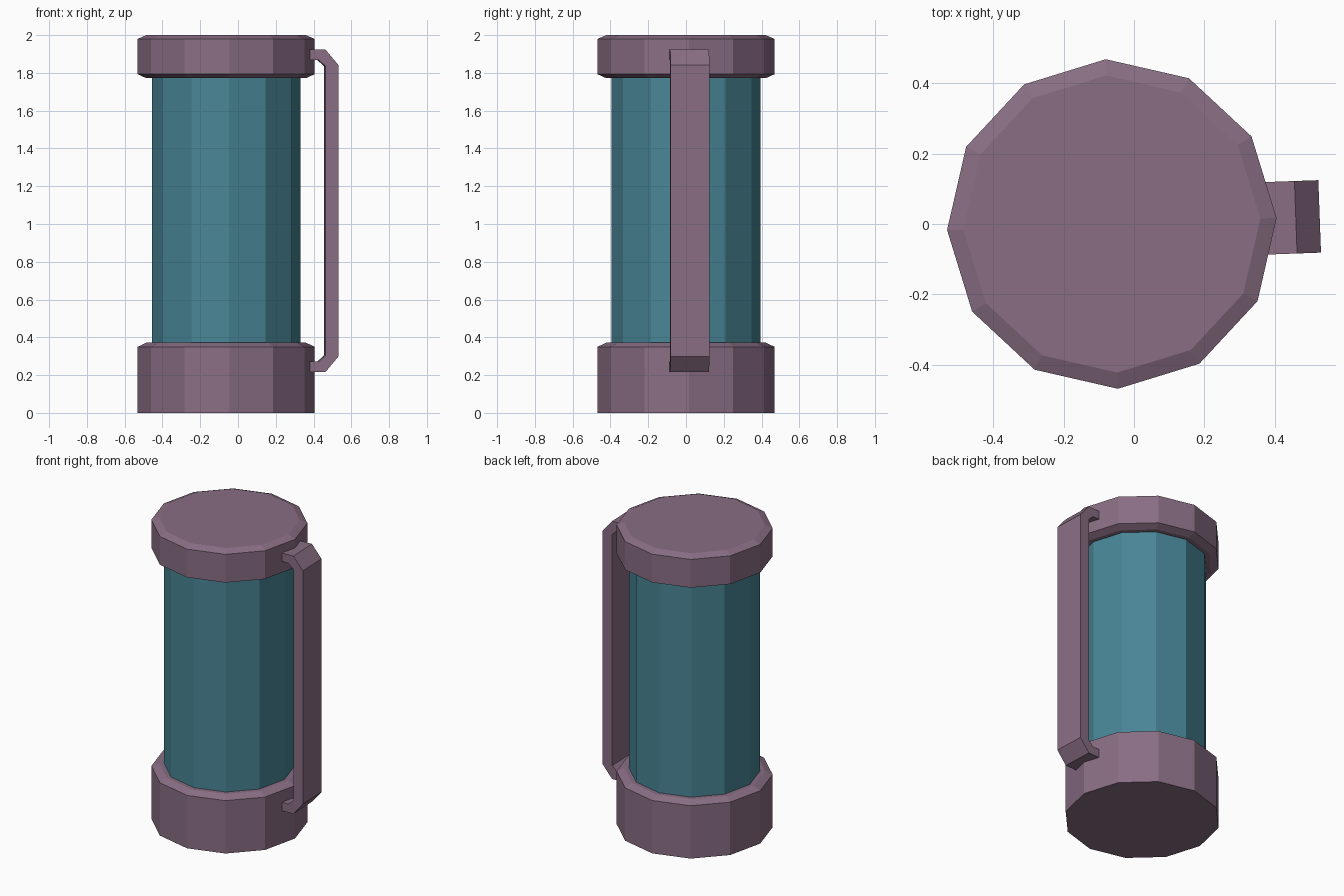
import bpy, bmesh, math
from mathutils import Matrix

if "Cube" in bpy.data.objects:
    bpy.data.objects.remove(bpy.data.objects["Cube"])

SIDES = 12
PLACE = Matrix.Translation((-0.063, 0, 0)) @ Matrix.Rotation(math.radians(2.1), 4, 'Z')


def material(name, rgb):
    m = bpy.data.materials.new(name)
    m.diffuse_color = (*rgb, 1)
    m.use_nodes = True
    m.node_tree.nodes["Principled BSDF"].inputs["Base Color"].default_value = m.diffuse_color
    return m


def finish(name, bm, mat):
    bmesh.ops.recalc_face_normals(bm, faces=bm.faces)
    mesh = bpy.data.meshes.new(name)
    bm.to_mesh(mesh)
    bm.free()
    mesh.materials.append(mat)
    ob = bpy.data.objects.new(name, mesh)
    ob.matrix_world = PLACE
    bpy.context.collection.objects.link(ob)
    return ob


def turned(name, profile, mat):
    """Closed twelve-sided solid from (radius, z) pairs, bottom to top."""
    bm = bmesh.new()
    rings = []
    for r, z in profile:
        angles = [2 * math.pi * i / SIDES for i in range(SIDES)]
        rings.append([bm.verts.new((r * math.cos(a), r * math.sin(a), z)) for a in angles])
    for low, high in zip(rings, rings[1:]):
        for i in range(SIDES):
            j = (i + 1) % SIDES
            bm.faces.new((low[i], low[j], high[j], high[i]))
    bm.faces.new(rings[0])
    bm.faces.new(rings[-1])
    return finish(name, bm, mat)


def strap(name, outline, width, mat):
    """Extrude an (x, z) outline across y."""
    bm = bmesh.new()
    face = bm.faces.new([bm.verts.new((x, -width / 2, z)) for x, z in outline])
    out = bmesh.ops.extrude_face_region(bm, geom=[face])
    verts = [v for v in out['geom'] if isinstance(v, bmesh.types.BMVert)]
    bmesh.ops.translate(bm, verts=verts, vec=(0, width, 0))
    return finish(name, bm, mat)


mauve = material("mauve", (0.25, 0.155, 0.23))
teal = material("teal", (0.065, 0.235, 0.305))

# Base cup, canister body and lid
turned("base", [(0.4685, 0), (0.4685, 0.35), (0.4225, 0.372)], mauve)
turned("body", [(0.3935, 0.3), (0.3935, 1.85)], teal)
turned("lid", [(0.4225, 1.772), (0.4685, 1.793), (0.4685, 1.98), (0.4225, 2.0)], mauve)

# Side handle: upper half of the outline, mirrored about its mid height
MID = 1.07
outer = [(0.43, 1.923), (0.523, 1.923), (0.591, 1.842)]
inner = [(0.523, 1.835), (0.488, 1.867), (0.43, 1.867)]
flip = lambda pts: [(x, 2 * MID - z) for x, z in reversed(pts)]
strap("handle", outer + flip(outer) + flip(inner) + inner, 0.206, mauve)
